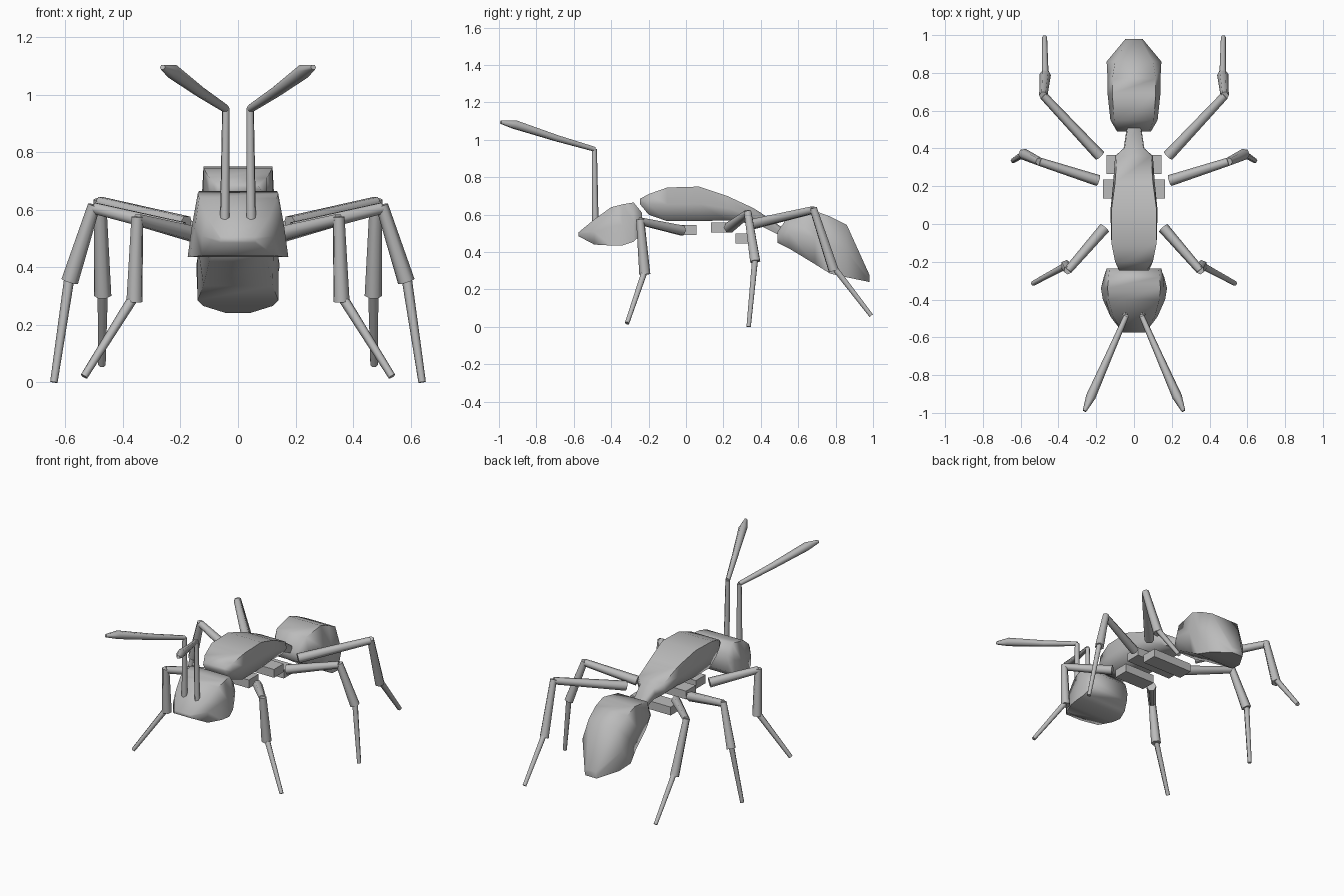
import bpy, bmesh, math
from mathutils import Vector

cube = bpy.data.objects.get("Cube")
if cube:
    bpy.data.objects.remove(cube, do_unlink=True)

grey = bpy.data.materials.new("plain grey")
grey.use_nodes = True
colour = (0.5, 0.5, 0.5, 1)
grey.diffuse_color = colour
grey.node_tree.nodes["Principled BSDF"].inputs["Base Color"].default_value = colour


def loft(name, rings, angle=60):
    """Skin a closed, capped surface through rings of points."""
    bm = bmesh.new()
    loops = [[bm.verts.new(p) for p in ring] for ring in rings]
    n = len(loops[0])
    for a, b in zip(loops, loops[1:]):
        for i in range(n):
            j = (i + 1) % n
            bm.faces.new((a[i], a[j], b[j], b[i]))
    bm.faces.new(loops[0])
    bm.faces.new(loops[-1])
    bmesh.ops.recalc_face_normals(bm, faces=bm.faces)
    mesh = bpy.data.meshes.new(name)
    bm.to_mesh(mesh)
    bm.free()
    mesh.materials.append(grey)
    obj = bpy.data.objects.new(name, mesh)
    bpy.context.collection.objects.link(obj)
    bpy.ops.object.select_all(action="DESELECT")
    obj.select_set(True)
    bpy.context.view_layer.objects.active = obj
    bpy.ops.object.shade_smooth_by_angle(angle=math.radians(angle))
    return obj


def body(name, sections):
    """Each section: y, bottom z, top z, half widths at top, middle, bottom."""
    rings = []
    for y, lo, hi, top, mid, bot in sections:
        m = (lo + hi) / 2
        rings.append([(top, y, hi), (mid, y, m), (bot, y, lo),
                      (-bot, y, lo), (-mid, y, m), (-top, y, hi)])
    return loft(name, rings, 75)


def limb(name, points, radii, sides=6):
    """Straight tapered limb along points, one radius per point."""
    pts = [Vector(p) for p in points]
    turn = (pts[-1] - pts[0]).to_track_quat("Z", "Y")
    rings = []
    for p, r in zip(pts, radii):
        rings.append([p + turn @ Vector((r * math.cos(math.tau * i / sides),
                                         r * math.sin(math.tau * i / sides), 0))
                      for i in range(sides)])
    return loft(name, rings)


# Body
body("head", [
    (-.575, .485, .505, .06, .06, .06),
    (-.49, .44, .575, .11, .125, .125),
    (-.40, .435, .64, .135, .15, .165),
    (-.34, .435, .655, .14, .16, .175),
    (-.28, .455, .665, .135, .155, .16),
    (-.235, .50, .61, .13, .145, .14),
])
body("thorax", [
    (-.245, .655, .685, .07, .08, .07),
    (-.20, .60, .71, .10, .10, .08),
    (-.10, .565, .745, .12, .12, .10),
    (.07, .565, .75, .12, .125, .10),
    (.22, .57, .70, .10, .11, .09),
    (.36, .55, .635, .09, .10, .07),
    (.40, .54, .61, .05, .055, .05),
    (.53, .475, .52, .03, .035, .03),
])
body("abdomen", [
    (.49, .45, .51, .08, .09, .08),
    (.55, .42, .595, .105, .125, .10),
    (.69, .335, .62, .115, .14, .12),
    (.77, .285, .59, .115, .14, .14),
    (.86, .265, .545, .10, .145, .12),
    (.98, .24, .28, .035, .045, .04),
])

# Flat hip plates beneath the thorax
for name, y, z, half in (("front_hip", .005, .517, .11),
                         ("middle_hip", .185, .532, .165),
                         ("rear_hip", .315, .472, .145)):
    rings = [[(x, y + dy, z + dz) for dy, dz in
              ((-.05, -.027), (.05, -.027), (.05, .027), (-.05, .027))]
             for x in (-half, half)]
    loft(name, rings, 30)

# Left leg joints: hip, knee, ankle, foot tip
legs = {
    "front": ((.155, -.02, .515), (.35, -.245, .565), (.36, -.22, .28), (.535, -.315, .02)),
    "middle": ((.19, .23, .53), (.50, .33, .605), (.585, .37, .35), (.64, .335, 0)),
    "rear": ((.18, .36, .55), (.48, .68, .625), (.47, .79, .30), (.473, .99, .06)),
}
for side, s in (("left", 1), ("right", -1)):
    for name, joints in legs.items():
        hip, knee, ankle, tip = [Vector((s * x, y, z)) for x, y, z in joints]
        label = f"{side}_{name}"
        limb(label + "_thigh", (hip, knee), (.03, .022))
        limb(label + "_shin", (knee + Vector((0, 0, .01)), ankle), (.022, .03))
        limb(label + "_foot", (ankle + Vector((0, 0, .02)), tip), (.018, .013))

    # Antenna with a club-shaped outer half
    base, elbow, end = [Vector((s * x, y, z)) for x, y, z in
                        ((.046, -.485, .555), (.042, -.49, .95), (.262, -.99, 1.095))]
    limb(side + "_antenna_stalk", (base, elbow), (.018, .014))
    club = [elbow.lerp(end, t) for t in (0, .4, .85, 1)]
    club[2].z += .008
    limb(side + "_antenna_club", club, (.014, .019, .026, .01))
